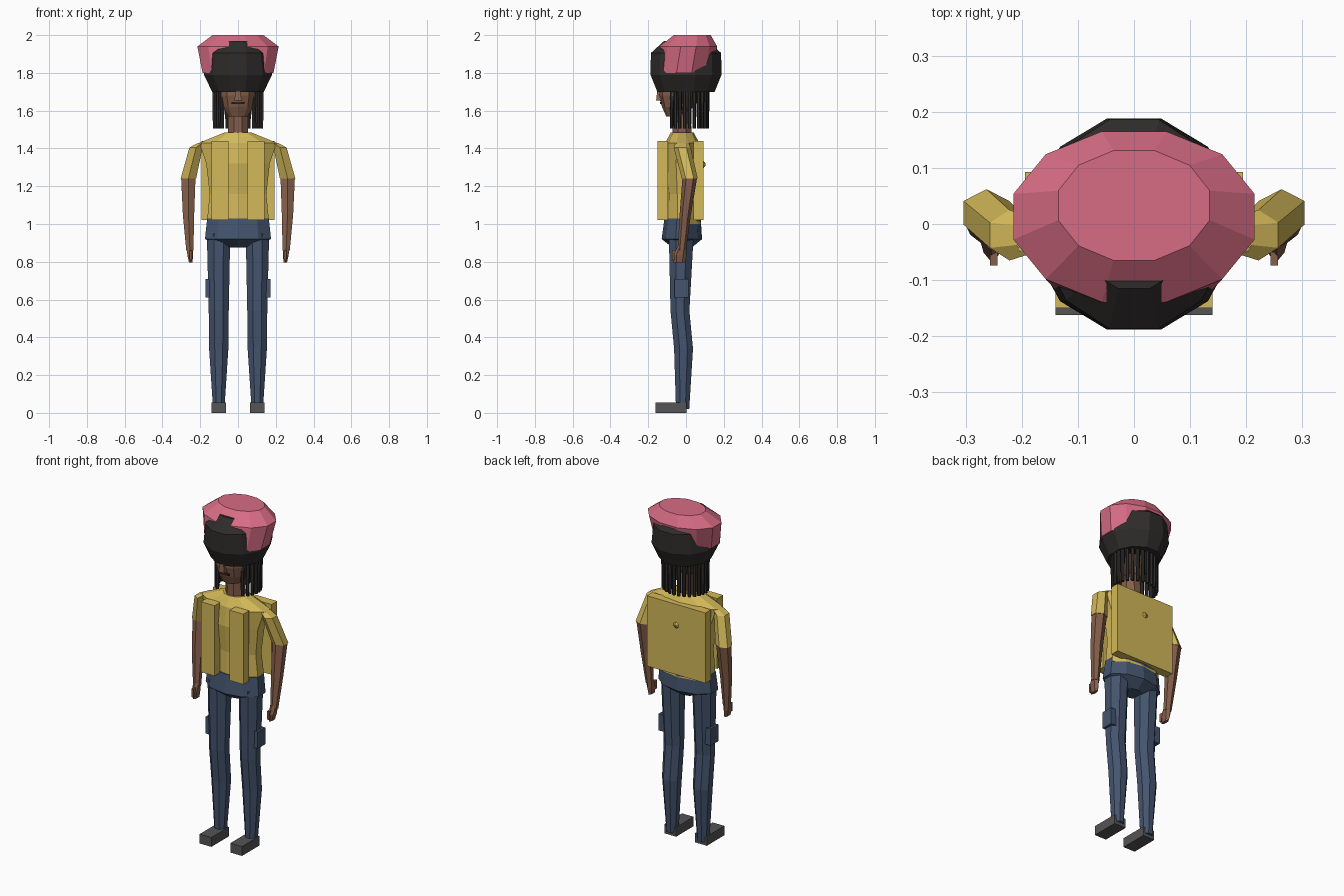
import bpy, bmesh, math
from mathutils import Vector


def material(name, r, g, b):
    m = bpy.data.materials.new(name)
    m.diffuse_color = (r, g, b, 1)
    return m


PINK = material("pink cloth", 0.68, 0.15, 0.23)
BLACK = material("soft black", 0.028, 0.025, 0.024)
SKIN = material("brown skin", 0.24, 0.115, 0.07)
YELLOW = material("yellow cloth", 0.65, 0.48, 0.10)
DENIM = material("blue denim", 0.058, 0.089, 0.156)
GREY = material("grey shoe", 0.09, 0.09, 0.09)


def finish(bm, name, mat):
    bmesh.ops.recalc_face_normals(bm, faces=bm.faces[:])
    mesh = bpy.data.meshes.new(name)
    bm.to_mesh(mesh)
    bm.free()
    mesh.materials.append(mat)
    ob = bpy.data.objects.new(name, mesh)
    bpy.context.collection.objects.link(ob)
    return ob


def loft(name, mat, rings, n=8):
    """Skin elliptical rings given as (z, centre x, centre y, half width, half depth)."""
    bm = bmesh.new()
    angles = [2 * math.pi * (i + 0.5) / n for i in range(n)]
    mx = max(abs(math.cos(a)) for a in angles)
    my = max(abs(math.sin(a)) for a in angles)
    loops = [[bm.verts.new((cx + rx * math.cos(a) / mx, cy + ry * math.sin(a) / my, z))
              for a in angles] for z, cx, cy, rx, ry in rings]
    for lo, hi in zip(loops, loops[1:]):
        for i in range(n):
            j = (i + 1) % n
            bm.faces.new((lo[i], lo[j], hi[j], hi[i]))
    bm.faces.new(loops[0])
    bm.faces.new(loops[-1])
    return finish(bm, name, mat)


def box(name, mat, x0, x1, y0, y1, z0, z1):
    bm = bmesh.new()
    bmesh.ops.create_cube(bm, size=1)
    for v in bm.verts:
        v.co = Vector(((x0 + x1) / 2 + v.co.x * (x1 - x0),
                       (y0 + y1) / 2 + v.co.y * (y1 - y0),
                       (z0 + z1) / 2 + v.co.z * (z1 - z0)))
    return finish(bm, name, mat)


# Hat: a pink crown pushed through a dark band that bulges at front and back
loft("hat_crown", PINK, [(1.80, 0, -0.01, 0.188, 0.15), (1.94, 0, 0.013, 0.215, 0.152),
                         (2.0, 0, 0.033, 0.135, 0.098)], 12)
loft("hat_band", BLACK, [(1.70, 0, 0, 0.137, 0.152), (1.79, 0, 0, 0.18, 0.188),
                         (1.905, 0, 0, 0.165, 0.186), (1.97, 0, 0, 0.105, 0.115)], 12)

# Head
loft("head", SKIN, [(1.57, 0, -0.055, 0.05, 0.05), (1.62, 0, -0.045, 0.083, 0.082),
                    (1.68, 0, -0.04, 0.095, 0.105), (1.76, 0, -0.035, 0.095, 0.11)], 10)
loft("nose", SKIN, [(1.655, 0, -0.14, 0.02, 0.018), (1.71, 0, -0.14, 0.01, 0.012)], 4)
loft("neck", SKIN, [(1.46, 0, -0.02, 0.052, 0.05), (1.60, 0, -0.025, 0.052, 0.05)], 8)
box("mouth", BLACK, -0.035, 0.035, -0.138, -0.129, 1.634, 1.646)

# Hanging hair strands around the sides and back
STRANDS = 21
for i in range(STRANDS):
    a = math.radians(-48 + 276 * i / (STRANDS - 1))
    x, y = 0.125 * math.cos(a), 0.005 + 0.108 * math.sin(a)
    loft("hair_strand", BLACK, [(1.505, x, y, 0.009, 0.009), (1.72, x, y, 0.0115, 0.0115)], 6)

# Shirt body, collar slope and stiff vest panels
loft("shirt", YELLOW, [(1.0, 0, -0.015, 0.165, 0.095), (1.16, 0, -0.02, 0.15, 0.085),
                       (1.32, 0, -0.02, 0.168, 0.105), (1.43, 0, -0.02, 0.205, 0.09),
                       (1.485, 0, -0.02, 0.07, 0.06)], 10)
box("vest_back", YELLOW, -0.194, 0.194, 0.04, 0.093, 1.02, 1.44)
bm = bmesh.new()
bmesh.ops.create_cone(bm, cap_ends=True, segments=6, radius1=0.02, radius2=0.004, depth=0.012)
button = finish(bm, "back_button", YELLOW)
button.rotation_euler.x = -math.pi / 2
button.location = (0, 0.098, 1.315)

# Hips with a tapered underside
loft("hips", DENIM, [(0.875, 0, -0.02, 0.06, 0.05), (0.92, 0, -0.022, 0.175, 0.107),
                     (1.03, 0, -0.018, 0.163, 0.096)], 10)

# Mirrored parts
for s, side in ((-1, "left"), (1, "right")):
    box(side + "_vest_front", YELLOW, *sorted((s * 0.05, s * 0.14)), -0.15, -0.095, 1.02, 1.44)
    loft(side + "_sleeve", YELLOW, [(1.24, s * 0.263, 0.02, 0.041, 0.042),
                                    (1.405, s * 0.222, -0.02, 0.035, 0.045),
                                    (1.43, s * 0.19, -0.02, 0.02, 0.035)], 6)
    loft(side + "_forearm", SKIN, [(0.86, s * 0.255, -0.022, 0.019, 0.022),
                                   (1.05, s * 0.262, -0.004, 0.03, 0.03),
                                   (1.245, s * 0.263, 0.02, 0.038, 0.039)], 6)
    loft(side + "_hand", SKIN, [(0.795, s * 0.25, -0.035, 0.009, 0.03),
                                (0.835, s * 0.253, -0.033, 0.015, 0.036),
                                (0.88, s * 0.255, -0.022, 0.018, 0.023)], 6)
    box(side + "_thumb", SKIN, s * 0.25 - 0.007, s * 0.25 + 0.007, -0.074, -0.05, 0.81, 0.86)
    loft(side + "_leg", DENIM, [(0.02, s * 0.102, -0.018, 0.03, 0.035),
                                (0.34, s * 0.102, -0.013, 0.051, 0.05),
                                (0.54, s * 0.102, -0.032, 0.053, 0.05),
                                (0.95, s * 0.103, -0.025, 0.062, 0.066)], 8)
    box(side + "_pocket", DENIM, *sorted((s * 0.135, s * 0.172)), -0.06, 0.012, 0.61, 0.71)
    box(side + "_shoe", GREY, *sorted((s * 0.063, s * 0.14)), -0.162, 0.003, 0, 0.056)
